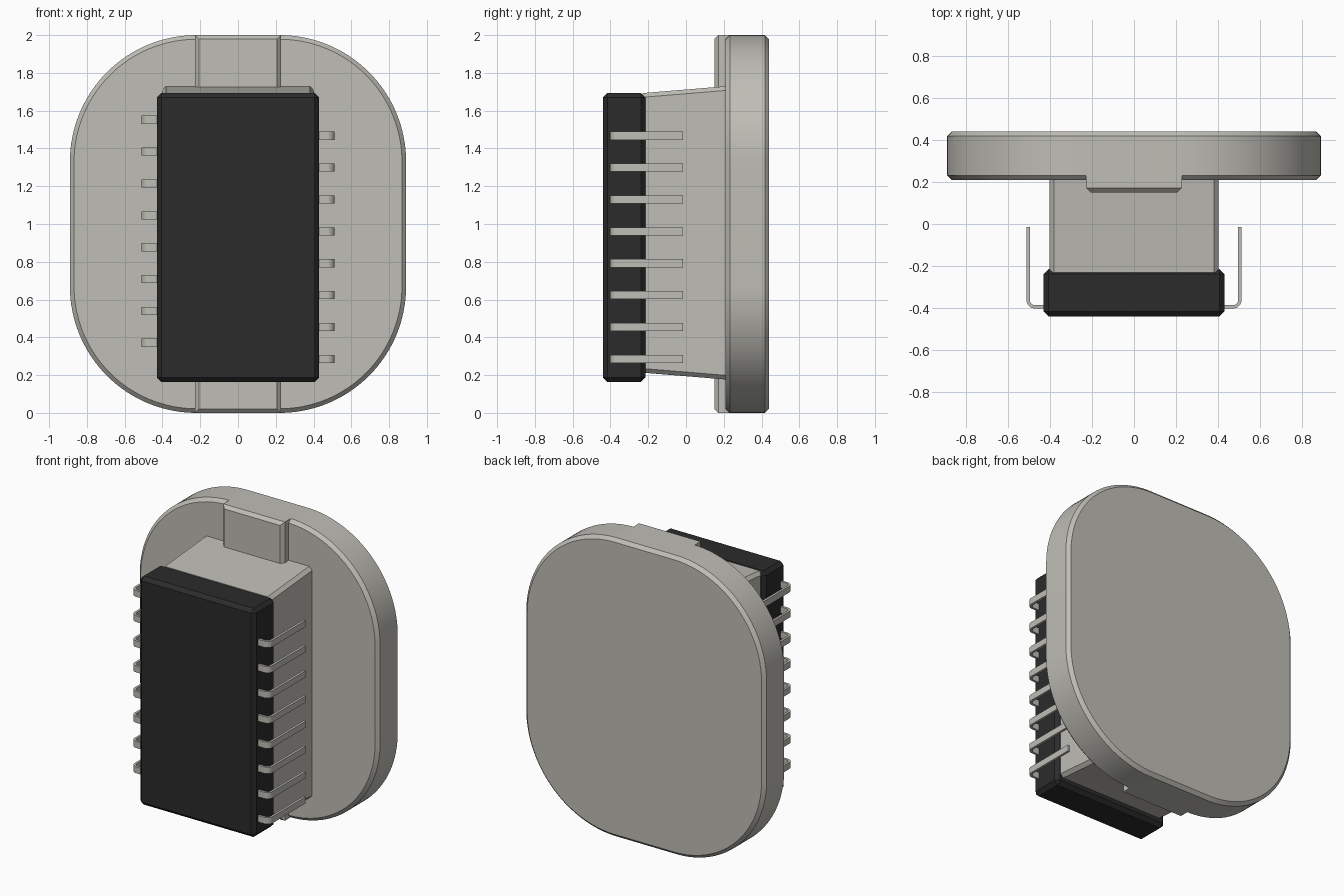
import bpy
import bmesh
import math
from mathutils import Vector

if "Cube" in bpy.data.objects:
    bpy.data.objects.remove(bpy.data.objects["Cube"])


def material(name, rgb):
    m = bpy.data.materials.new(name)
    m.use_nodes = True
    m.diffuse_color = (*rgb, 1)
    m.node_tree.nodes["Principled BSDF"].inputs["Base Color"].default_value = (*rgb, 1)
    return m


GREY = material("warm grey", (0.52, 0.51, 0.465))
BLACK = material("matte black", (0.024, 0.024, 0.024))


def prism(name, outline, sweep, mat, chamfer=0.0, pick=None, taper=0.0):
    """Sweep a 3D outline along a vector, then chamfer the edges chosen by pick."""
    bm = bmesh.new()
    face = bm.faces.new([bm.verts.new(p) for p in outline])
    ext = bmesh.ops.extrude_face_region(bm, geom=[face])
    moved = [v for v in ext["geom"] if isinstance(v, bmesh.types.BMVert)]
    bmesh.ops.translate(bm, vec=sweep, verts=moved)
    mid = sum((Vector(p).z for p in outline)) / len(outline)
    for v in moved:
        v.co.z += math.copysign(taper, v.co.z - mid) if taper else 0
    bmesh.ops.recalc_face_normals(bm, faces=bm.faces[:])
    if chamfer:
        edges = [e for e in bm.edges if pick(e)]
        bmesh.ops.bevel(bm, geom=edges, offset=chamfer, segments=1,
                        affect='EDGES', clamp_overlap=True)
    mesh = bpy.data.meshes.new(name)
    bm.to_mesh(mesh)
    bm.free()
    mesh.materials.append(mat)
    obj = bpy.data.objects.new(name, mesh)
    bpy.context.collection.objects.link(obj)
    return obj


def rect(hx, z0, z1, y):
    return [(-hx, y, z0), (hx, y, z0), (hx, y, z1), (-hx, y, z1)]


def sharp(e):
    return e.calc_face_angle(0) > math.radians(40)


def along_y(e):
    a, b = (v.co for v in e.verts)
    return abs(a.y - b.y) > 0.1


def at_y(y):
    return lambda e: all(abs(v.co.y - y) < 1e-4 for v in e.verts)


# Rounded back plate with chamfered rims
R, HX, N = 0.67, 0.89, 32
outline = []
for i, (sx, sz) in enumerate([(1, 1), (-1, 1), (-1, -1), (1, -1)]):
    for k in range(N + 1):
        a = math.pi / 2 * (i + k / N)
        outline.append((sx * (HX - R) + R * math.cos(a), 0.21,
                        1 + sz * (1 - R) + R * math.sin(a)))
plate = prism("back_plate", outline, (0, 0.23, 0), GREY, 0.022, sharp)
bpy.ops.object.select_all(action='DESELECT')
plate.select_set(True)
bpy.context.view_layer.objects.active = plate
bpy.ops.object.shade_smooth_by_angle(angle=math.radians(25))

# Raised strip running down the front of the plate
prism("plate_rib", rect(0.228, 0, 2, 0.15), (0, 0.1, 0), GREY, 0.021, at_y(0.15))

# Tapered pedestal between plate and chip
prism("pedestal", rect(0.402, 0.213, 1.693, -0.23), (0, 0.45, 0), GREY, 0.022,
      along_y, taper=0.037)

# Chip body
prism("chip_body", rect(0.43, 0.163, 1.694, -0.44), (0, 0.225, 0), BLACK, 0.024, sharp)


# Bent pins, one row on each side, staggered by half a pitch
def pin_profile(side):
    ox, fy, t, r, n = 0.512, -0.402, 0.016, 0.04, 6
    outer, inner = [(0.40, fy)], [(0.40, fy + t)]
    for k in range(n + 1):
        a = -math.pi / 2 + math.pi / 2 * k / n
        for pts, rad in ((outer, r), (inner, r - t)):
            pts.append((ox - r + rad * math.cos(a), fy + r + rad * math.sin(a)))
    outer.append((ox, -0.015))
    inner.append((ox - t, -0.015))
    return [(side * x, y) for x, y in outer + inner[::-1]]


PITCH, H = 0.1687, 0.043
for name, side, low in (("left_pins", 1, 0.286), ("right_pins", -1, 0.371)):
    pins = prism(name, [(x, y, low - H / 2) for x, y in pin_profile(side)],
                 (0, 0, H), GREY)
    arr = pins.modifiers.new("row", 'ARRAY')
    arr.count = 8
    arr.use_relative_offset = False
    arr.use_constant_offset = True
    arr.constant_offset_displace = (0, 0, PITCH)
